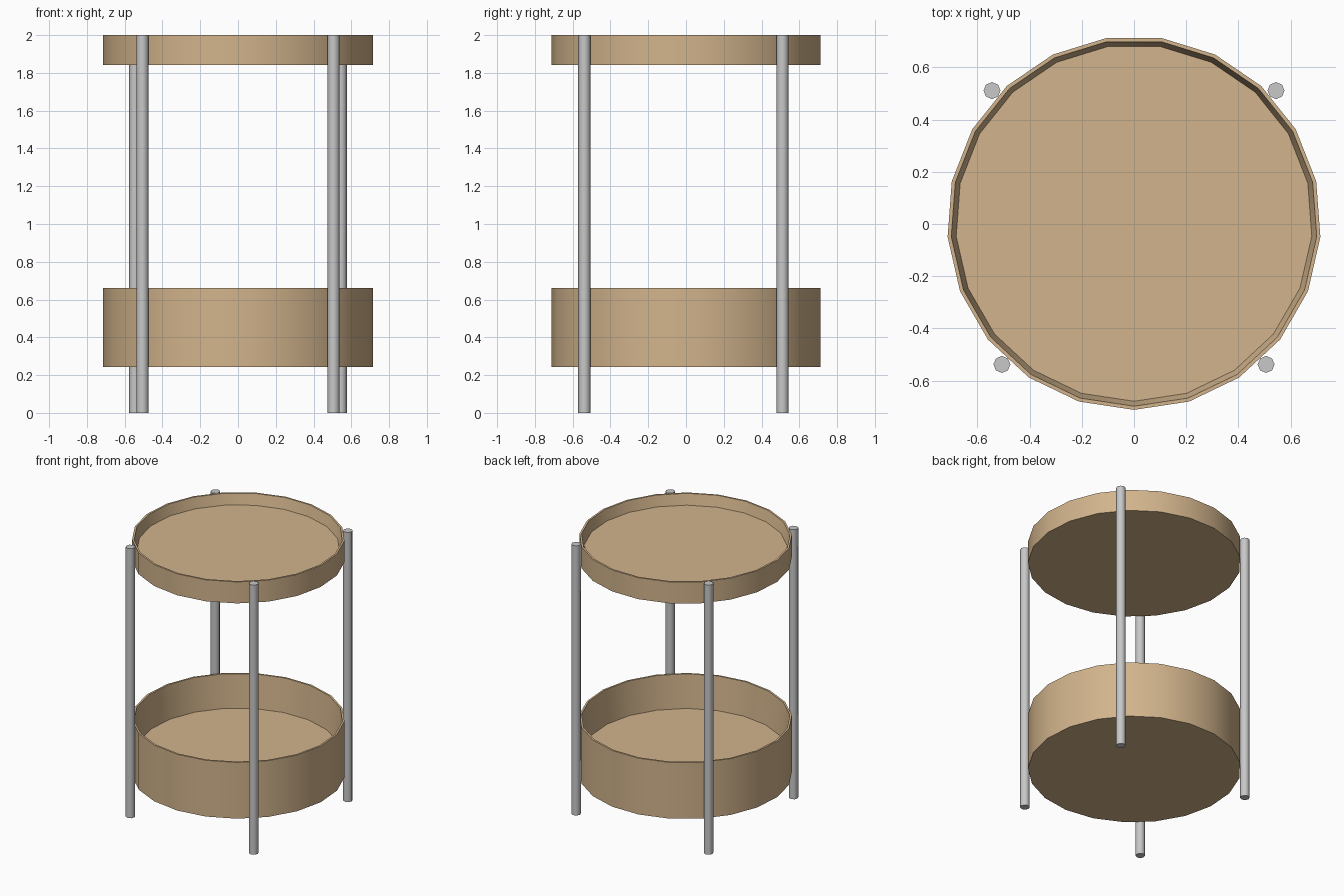
import bpy, bmesh, math

if "Cube" in bpy.data.objects:
    bpy.data.objects.remove(bpy.data.objects["Cube"])


def make_material(name, color):
    m = bpy.data.materials.new(name)
    m.diffuse_color = (*color, 1)
    m.use_nodes = True
    m.node_tree.nodes["Principled BSDF"].inputs["Base Color"].default_value = m.diffuse_color
    return m


wood = make_material("tan wood", (0.645, 0.456, 0.262))
metal = make_material("light grey metal", (0.578, 0.578, 0.578))


def turned(name, profile, sides, mat, center, smooth_angle):
    """Closed turned solid from (radius, z) rings, capped at both ends."""
    bm = bmesh.new()
    rings = []
    for r, z in profile:
        ring = []
        for k in range(sides):
            a = -math.pi / 2 + 2 * math.pi * k / sides
            ring.append(bm.verts.new((r * math.cos(a), r * math.sin(a), z)))
        rings.append(ring)
    for lo, hi in zip(rings, rings[1:]):
        for k in range(sides):
            n = (k + 1) % sides
            bm.faces.new((lo[k], lo[n], hi[n], hi[k]))
    bm.faces.new(rings[0][::-1])
    bm.faces.new(rings[-1])
    bmesh.ops.recalc_face_normals(bm, faces=bm.faces)
    me = bpy.data.meshes.new(name)
    bm.to_mesh(me)
    bm.free()
    me.materials.append(mat)
    ob = bpy.data.objects.new(name, me)
    ob.location = (*center, 0)
    bpy.context.collection.objects.link(ob)
    bpy.ops.object.select_all(action='DESELECT')
    ob.select_set(True)
    bpy.context.view_layer.objects.active = ob
    bpy.ops.object.shade_smooth_by_angle(angle=math.radians(smooth_angle))
    return ob


# Round trays: straight outside, thin rim, slightly tapered inside
def tray(name, bottom, floor, top):
    turned(name, [(0.716, bottom), (0.716, top), (0.702, top), (0.683, floor)],
           21, wood, (0, 0.004), 30)


tray("lower_tray", 0.244, 0.413, 0.661)
tray("upper_tray", 1.841, 1.921, 2.0)

# Four upright posts touching the outside of the trays
for side, s in (("left", -1), ("right", 1)):
    for end, x, y in (("front", 0.506, -0.538), ("back", 0.544, 0.511)):
        turned(f"{end}_{side}_post", [(0.0325, 0), (0.0325, 2)],
               8, metal, (s * x, y), 50)
